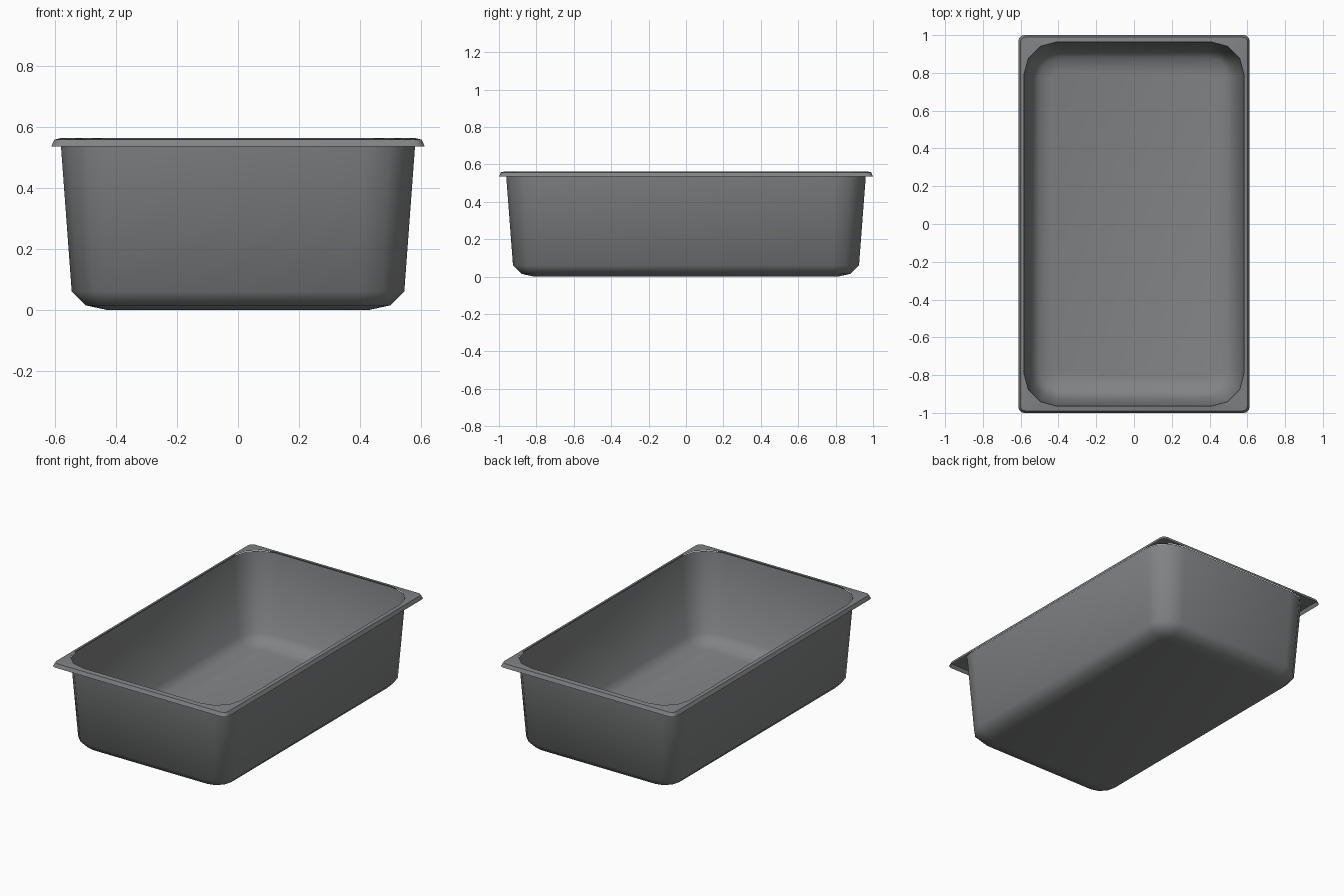
import bpy, bmesh, math

if "Cube" in bpy.data.objects:
    bpy.data.objects.remove(bpy.data.objects["Cube"], do_unlink=True)

# Brushed steel grey
steel = bpy.data.materials.new("steel grey")
steel.use_nodes = True
colour = (0.22, 0.225, 0.23, 1)
steel.diffuse_color = colour
steel.node_tree.nodes["Principled BSDF"].inputs["Base Color"].default_value = colour

CORNER_STEPS = 3


def rounded_loop(bm, half_x, half_y, radius, z):
    """Ring of vertices along a rectangle with rounded corners."""
    ring = []
    corners = [(1, 1), (-1, 1), (-1, -1), (1, -1)]
    for quarter, (sx, sy) in enumerate(corners):
        for step in range(CORNER_STEPS + 1):
            a = math.pi / 2 * (quarter + step / CORNER_STEPS)
            x = sx * (half_x - radius) + radius * math.cos(a)
            y = sy * (half_y - radius) + radius * math.sin(a)
            ring.append(bm.verts.new((x, y, z)))
    return ring


def bridge(bm, lower, upper):
    n = len(lower)
    for i in range(n):
        j = (i + 1) % n
        bm.faces.new((lower[i], lower[j], upper[j], upper[i]))


def build_sheet(name, sections, closed_bottom):
    bm = bmesh.new()
    rings = [rounded_loop(bm, *s) for s in sections]
    if closed_bottom:
        bm.faces.new(list(reversed(rings[0])))
    for lower, upper in zip(rings, rings[1:]):
        bridge(bm, lower, upper)
    mesh = bpy.data.meshes.new(name)
    bm.to_mesh(mesh)
    bm.free()
    mesh.materials.append(steel)
    obj = bpy.data.objects.new(name, mesh)
    bpy.context.collection.objects.link(obj)
    bpy.ops.object.select_all(action="DESELECT")
    obj.select_set(True)
    bpy.context.view_layer.objects.active = obj
    bpy.ops.object.shade_smooth_by_angle(angle=math.radians(50))
    return obj


# Tapered basin: half width, half length, corner radius, height
build_sheet("basin", [
    (0.43, 0.81, 0.03, 0.0),
    (0.50, 0.88, 0.10, 0.015),
    (0.545, 0.925, 0.145, 0.06),
    (0.582, 0.963, 0.17, 0.56),
], True)

# Flat flange with a short turned-down lip
build_sheet("rim", [
    (0.612, 1.0, 0.03, 0.535),
    (0.602, 0.99, 0.03, 0.558),
    (0.582, 0.963, 0.17, 0.563),
], False)
